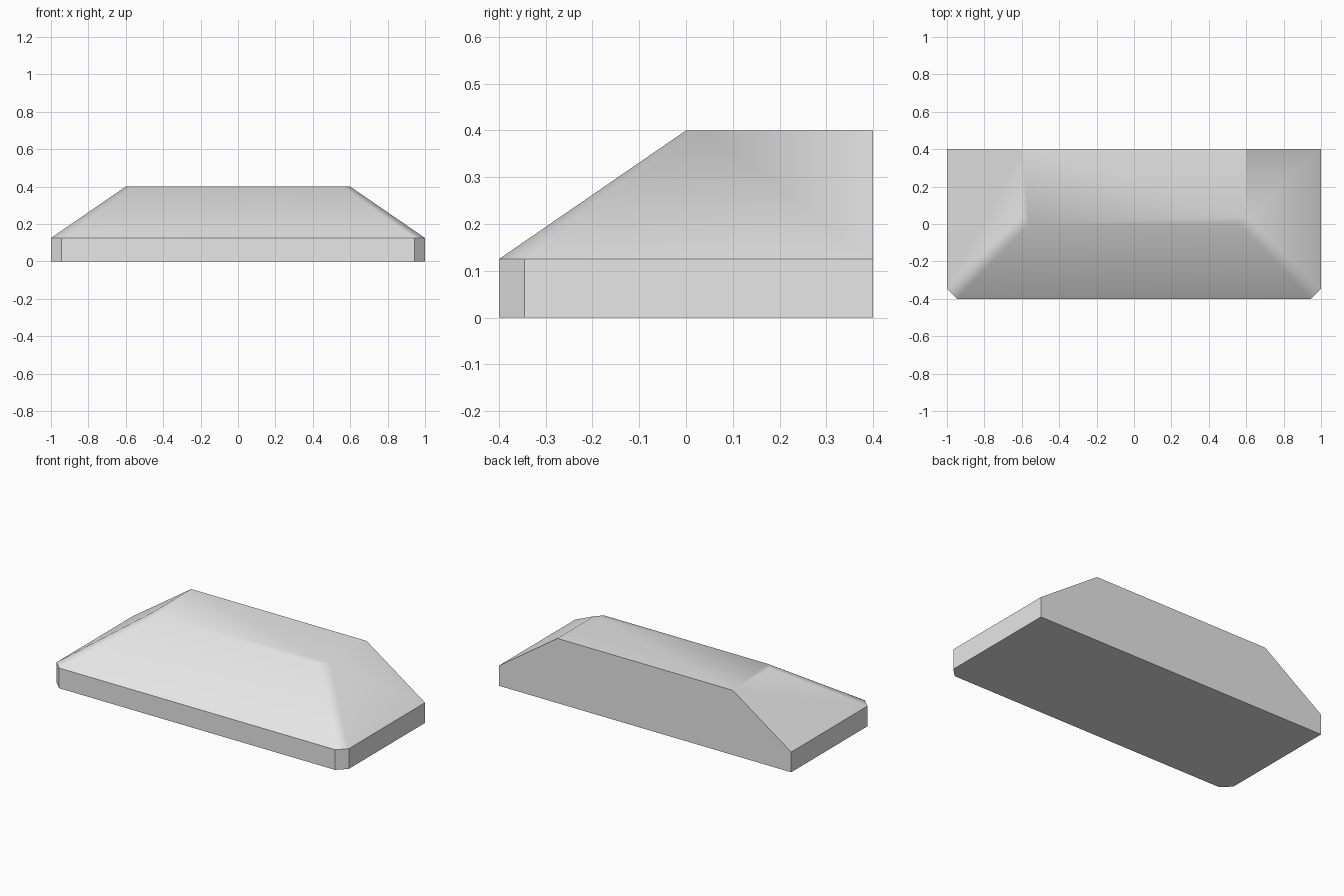
import bpy
import bmesh
import math

cube = bpy.data.objects.get("Cube")
if cube:
    bpy.data.objects.remove(cube, do_unlink=True)

BACK = 0.4


def outline(bm, half_width, front, chamfer, z):
    """Ring with a square back and two chamfered front corners."""
    right = [(half_width, BACK), (half_width, front + chamfer),
             (half_width - chamfer, front)]
    left = [(-x, y) for x, y in reversed(right)]
    return [bm.verts.new((x, y, z)) for x, y in right + left]


# Plain grey finish
grey = bpy.data.materials.new("light_grey")
grey.use_nodes = True
colour = (0.8, 0.8, 0.8, 1)
grey.diffuse_color = colour
grey.node_tree.nodes["Principled BSDF"].inputs["Base Color"].default_value = colour

# Upright base rim, then three sloping sides up to a flat top
bm = bmesh.new()
rings = [outline(bm, 1.0, -0.4, 0.055, 0.0),
         outline(bm, 1.0, -0.4, 0.055, 0.125),
         outline(bm, 0.6, 0.0, 0.04, 0.4)]
for low, high in zip(rings, rings[1:]):
    for i in range(len(low)):
        j = (i + 1) % len(low)
        # The back is one flat face, closed below
        if i != len(low) - 1:
            bm.faces.new((low[i], low[j], high[j], high[i]))
bm.faces.new(rings[0])
bm.faces.new(rings[-1])
bm.faces.new([r[0] for r in rings] + [r[-1] for r in reversed(rings)])
bmesh.ops.recalc_face_normals(bm, faces=bm.faces)

mesh = bpy.data.meshes.new("sloped_block")
bm.to_mesh(mesh)
bm.free()
mesh.materials.append(grey)
block = bpy.data.objects.new("sloped_block", mesh)
bpy.context.collection.objects.link(block)

# Soft blend over the sloping corner chamfers, crisp edges elsewhere
bpy.ops.object.select_all(action="DESELECT")
block.select_set(True)
bpy.context.view_layer.objects.active = block
bpy.ops.object.shade_smooth_by_angle(angle=math.radians(30))
weighted = block.modifiers.new("flat_large_faces", "WEIGHTED_NORMAL")
weighted.keep_sharp = True
